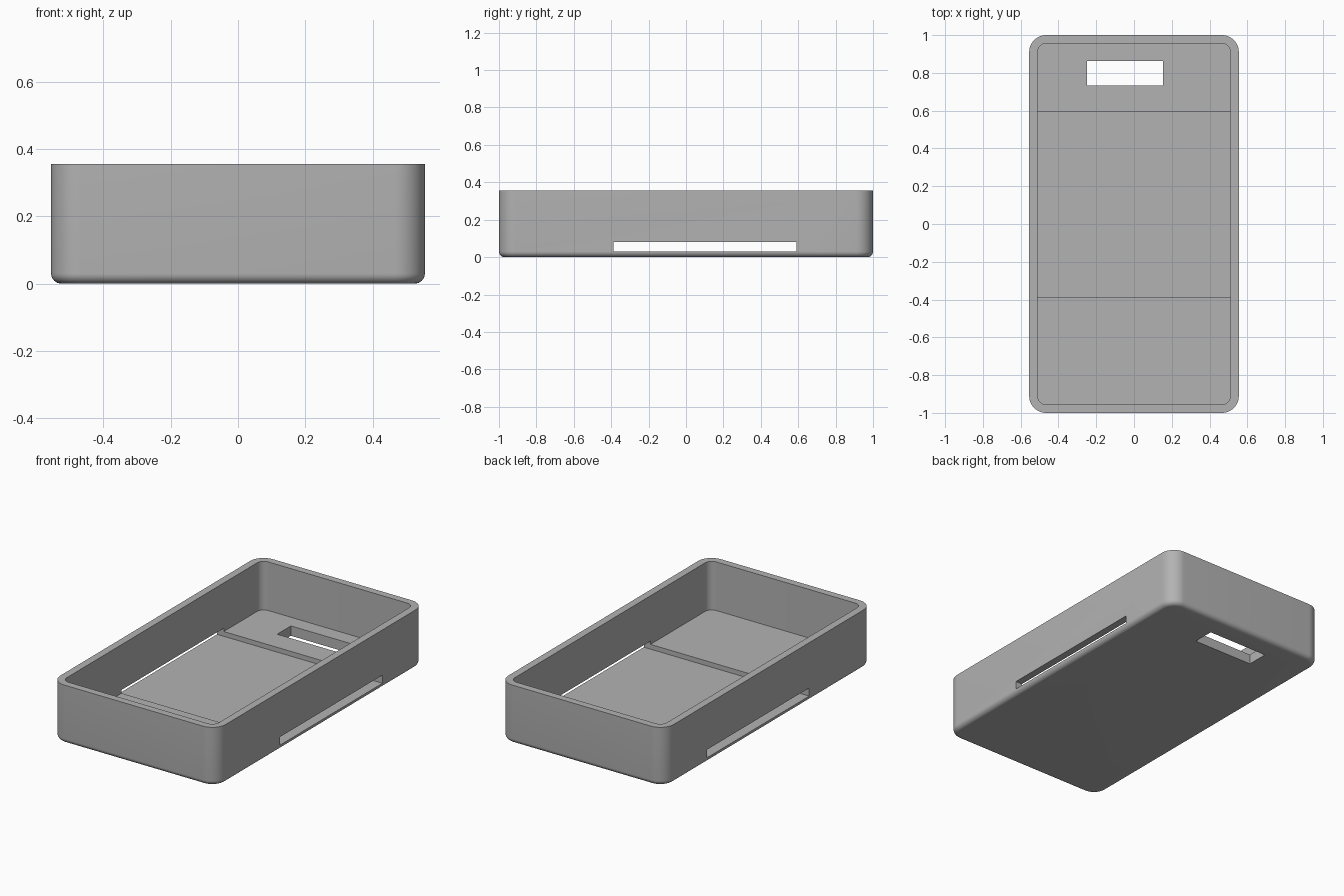
import bpy, bmesh, math

if "Cube" in bpy.data.objects:
    bpy.data.objects.remove(bpy.data.objects["Cube"])

W, L, H = 1.11, 2.0, 0.355      # outer size of the tray
R, FILLET = 0.09, 0.03          # corner radius, bottom edge radius

grey = bpy.data.materials.new("plain grey")
grey.diffuse_color = (0.45, 0.45, 0.45, 1)
grey.use_nodes = True
grey.node_tree.nodes["Principled BSDF"].inputs["Base Color"].default_value = grey.diffuse_color


def rounded_rect(w, l, r, steps=12):
    """Outline of a rectangle with rounded corners."""
    pts = []
    for q, (sx, sy) in enumerate([(1, 1), (-1, 1), (-1, -1), (1, -1)]):
        for i in range(steps + 1):
            a = (q + i / steps) * math.pi / 2
            pts.append((sx * (w / 2 - r) + r * math.cos(a),
                        sy * (l / 2 - r) + r * math.sin(a)))
    return pts


def loft(name, rings):
    """Closed solid through (w, l, r, z) rounded-rectangle rings."""
    bm = bmesh.new()
    loops = [[bm.verts.new((x, y, z)) for x, y in rounded_rect(w, l, r)]
             for w, l, r, z in rings]
    for a, b in zip(loops, loops[1:]):
        for i in range(len(a)):
            j = (i + 1) % len(a)
            bm.faces.new((a[i], a[j], b[j], b[i]))
    bm.faces.new(loops[0][::-1])
    bm.faces.new(loops[-1])
    return add_object(name, bm)


def box(name, x0, x1, y0, y1, z0, z1):
    bm = bmesh.new()
    bmesh.ops.create_cube(bm, size=1)
    for v in bm.verts:
        v.co = (x1 if v.co.x > 0 else x0,
                y1 if v.co.y > 0 else y0,
                z1 if v.co.z > 0 else z0)
    return add_object(name, bm)


def add_object(name, bm):
    bmesh.ops.recalc_face_normals(bm, faces=bm.faces)
    mesh = bpy.data.meshes.new(name)
    bm.to_mesh(mesh)
    bm.free()
    mesh.materials.append(grey)
    obj = bpy.data.objects.new(name, mesh)
    bpy.context.collection.objects.link(obj)
    return obj


# outer shell with a rounded bottom edge
rings = []
for i in range(9):
    a = i / 8 * math.pi / 2
    inset = FILLET * (1 - math.sin(a))
    rings.append((W - 2 * inset, L - 2 * inset, R - inset,
                  FILLET * (1 - math.cos(a))))
rings.append((W, L, R, H))
tray = loft("tray", rings)

# cavity, cross slot that also lowers the middle floor, and floor window
cutters = [
    loft("cavity_cutter", [(1.02, 1.912, 0.045, 0.06), (1.02, 1.912, 0.045, 0.5)]),
    box("side_slot_cutter", -0.8, 0.8, -0.388, 0.592, 0.031, 0.08),
    box("floor_window_cutter", -0.25, 0.153, 0.732, 0.864, -0.1, 0.2),
]
bpy.context.view_layer.objects.active = tray
tray.select_set(True)
for c in cutters:
    mod = tray.modifiers.new(c.name, 'BOOLEAN')
    mod.operation, mod.solver, mod.object = 'DIFFERENCE', 'EXACT', c
    bpy.ops.object.modifier_apply(modifier=mod.name)
for c in cutters:
    bpy.data.objects.remove(c)

# smooth corners, crisp rims
bpy.ops.object.shade_smooth_by_angle(angle=math.radians(30))
